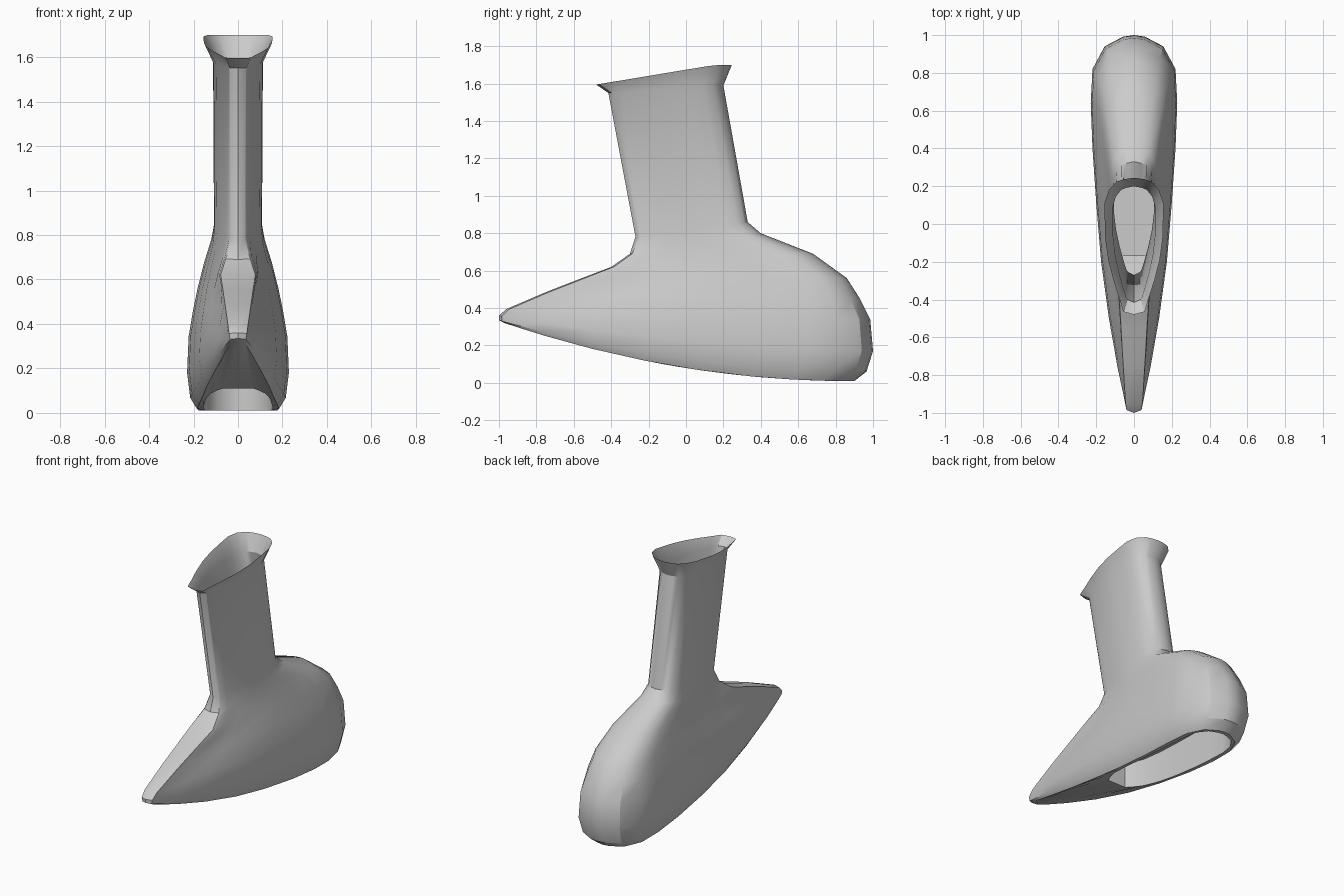
import bpy
import bmesh
import math

default_cube = bpy.data.objects.get("Cube")
if default_cube:
    bpy.data.objects.remove(default_cube, do_unlink=True)

# Plain grey material
grey = bpy.data.materials.new("plain_grey")
grey.use_nodes = True
grey.diffuse_color = (0.6, 0.6, 0.6, 1)
shader = grey.node_tree.nodes["Principled BSDF"]
shader.inputs["Base Color"].default_value = grey.diffuse_color
shader.inputs["Roughness"].default_value = 0.7

# Half-width outlines from front to back, as fractions of the widest point
STEPS = [0, .04, .12, .25, .4, .55, .7, .82, .91, .97, 1]
BODY = [.15, .23, .38, .58, .76, .87, .96, 1, .96, .68, .25]
NECK = [.27, .36, .5, .7, .88, .98, 1, 1, .86, .6, .35]
OPENING = [.45, .6, .8, .92, .97, 1, 1, 1, .9, .6, .25]

# Each ring: front y, front z, back y, back z, half width, front strip, sag, neck blend
RINGS = [
    (-.97, .32, .9, .01, .185, .03, .08, 0),
    (-1, .335, .965, .06, .215, .035, .07, 0),
    (-1, .36, 1, .17, .229, .04, .04, 0),
    (-.96, .395, .985, .34, .222, .045, .01, 0),
    (-.75, .485, .93, .45, .203, .058, 0, 0),
    (-.57, .555, .86, .56, .182, .068, 0, .1),
    (-.4, .62, .68, .69, .152, .078, 0, .3),
    (-.3, .69, .4, .8, .12, .055, 0, .8),
    (-.27, .78, .33, .86, .108, .03, 0, 1),
    (-.415, 1.55, .2, 1.59, .112, .035, 0, 1),
    (-.48, 1.595, .245, 1.715, .155, .055, 0, 1),
]
TOP = 1.7


def ring_height(ring, y):
    """Height of a ring at y, with its sag and the flat top limit."""
    y0, z0, y1, z1, _, _, sag, _ = ring
    t = (y - y0) / (y1 - y0)
    return min(z0 + (z1 - z0) * t - 4 * sag * t * (1 - t), TOP)


def closed_outline(y0, y1, widths, nose_bow):
    """Mirror a half outline into a closed loop of (x, y) points."""
    half = []
    for t, width in zip(STEPS, widths):
        y = y0 + (y1 - y0) * t
        if t == 0:
            y += nose_bow
        elif t == 1:
            y -= .008
        half.append((width, y))
    mirrored = [(-x, y) for x, y in reversed(half)]
    return [(0, y0)] + half + [(0, y1)] + mirrored


def bridge(bm, lower, upper):
    n = len(lower)
    for i in range(n):
        j = (i + 1) % n
        bm.faces.new((lower[i], lower[j], upper[j], upper[i]))


bm = bmesh.new()
loops = []

# Recessed opening below: its flat ceiling and its rim
rim = closed_outline(-.17, .875, [.155 * f for f in OPENING], 0)
loops.append([bm.verts.new((x, y, .28)) for x, y in rim])
loops.append([bm.verts.new((x, y, ring_height(RINGS[0], y))) for x, y in rim])

# Body, neck and flared lip
for ring in RINGS:
    y0, _, y1, _, wide, strip, _, blend = ring
    widths = [wide * (b + (n - b) * blend) for b, n in zip(BODY, NECK)]
    widths[0] = strip
    widths[1:4] = [max(w, strip + .006 * k) for k, w in enumerate(widths[1:4], 1)]
    outline = closed_outline(y0, y1, widths, .015)
    loops.append([bm.verts.new((x, y, ring_height(ring, y))) for x, y in outline])

bm.faces.new(list(reversed(loops[0])))
for lower, upper in zip(loops, loops[1:]):
    bridge(bm, lower, upper)

mesh = bpy.data.meshes.new("hollow_shell")
bm.to_mesh(mesh)
bm.free()
mesh.materials.append(grey)
shell = bpy.data.objects.new("hollow_shell", mesh)
bpy.context.collection.objects.link(shell)

bpy.ops.object.select_all(action="DESELECT")
shell.select_set(True)
bpy.context.view_layer.objects.active = shell
bpy.ops.object.shade_smooth_by_angle(angle=math.radians(32))
